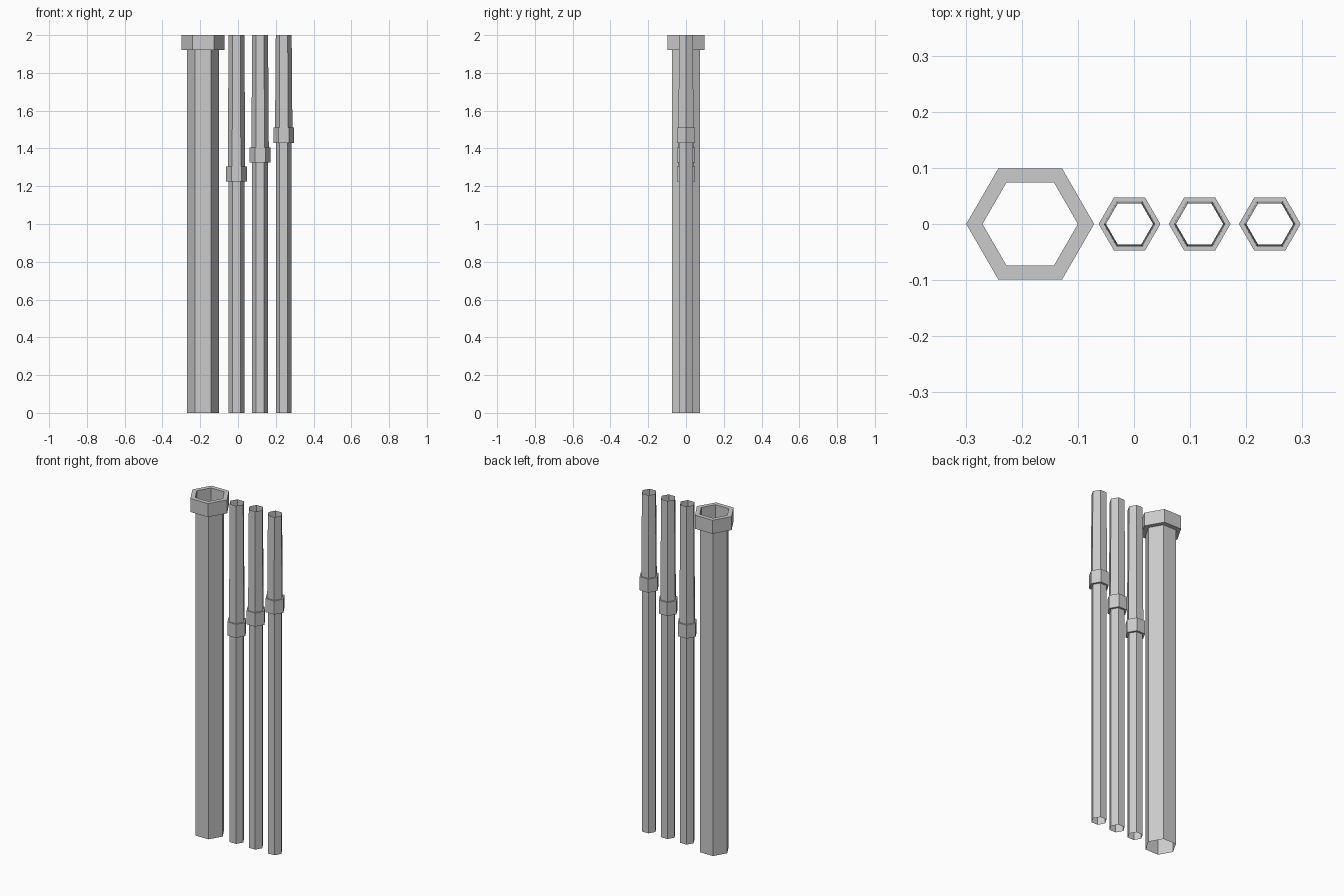
import bpy, bmesh
from math import cos, sin, pi

if "Cube" in bpy.data.objects:
    bpy.data.objects.remove(bpy.data.objects["Cube"])


def hex_tube(name, x, profile):
    """Sweep a (radius, z) profile around a six-sided ring; ends stay open."""
    bm = bmesh.new()
    rings = [[bm.verts.new((r * cos(i * pi / 3), r * sin(i * pi / 3), z))
              for i in range(6)] for r, z in profile]
    for lower, upper in zip(rings, rings[1:]):
        for i in range(6):
            j = (i + 1) % 6
            bm.faces.new((lower[i], lower[j], upper[j], upper[i]))
    mesh = bpy.data.meshes.new(name)
    bm.to_mesh(mesh)
    bm.free()
    obj = bpy.data.objects.new(name, mesh)
    obj.location.x = x
    bpy.context.collection.objects.link(obj)
    return obj


# Large pipe with a flanged, open mouth
R, F = 0.085, 0.114
hex_tube("large_pipe", -0.185,
         [(R, 0), (R, 1.92), (F, 1.92), (F, 2), (R, 2), (R, 1.92)])

# Three thin pipes, each with a collar a little higher than the last
for n, z in enumerate((1.225, 1.325, 1.43)):
    hex_tube(f"thin_pipe_{n + 1}", -0.008 + 0.125 * n,
             [(0.042, 0), (0.042, z), (0.055, z), (0.055, z + 0.08),
              (0.046, z + 0.08), (0.042, 2)])
